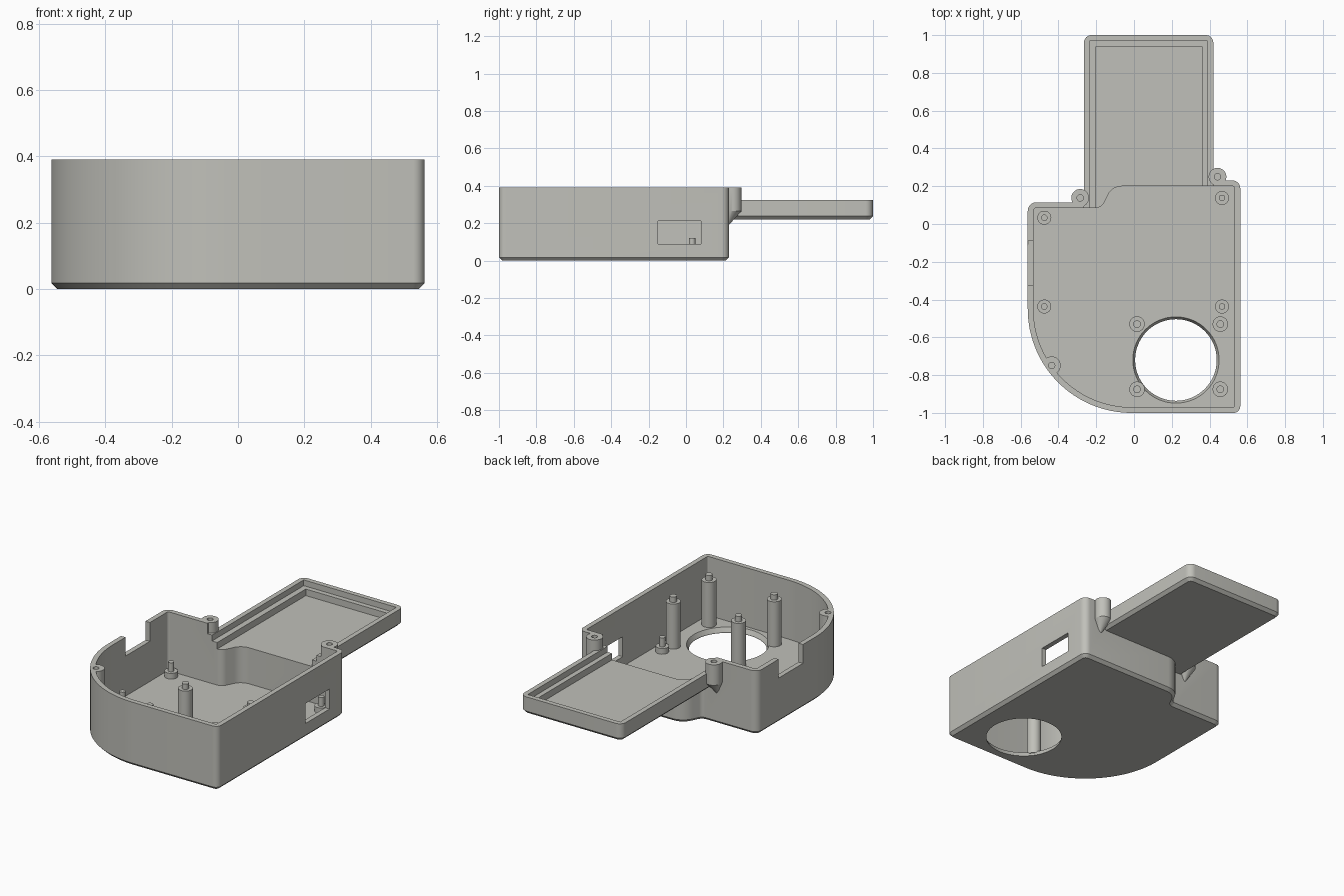
import bpy, bmesh, math
from mathutils import Vector

if "Cube" in bpy.data.objects:
    bpy.data.objects.remove(bpy.data.objects["Cube"])

grey = bpy.data.materials.new("warm_grey_plastic")
grey.diffuse_color = (0.53, 0.53, 0.49, 1)
grey.use_nodes = True
grey.node_tree.nodes["Principled BSDF"].inputs["Base Color"].default_value = grey.diffuse_color


def rounded(points):
    """Counter-clockwise outline with a fillet radius on each corner (x, y, r)."""
    loop, n = [], len(points)
    for i, (x, y, r) in enumerate(points):
        p = Vector((x, y))
        d1 = (Vector(points[i - 1][:2]) - p).normalized()
        d2 = (Vector(points[(i + 1) % n][:2]) - p).normalized()
        if r == 0:
            loop.append(p)
            continue
        half = d1.angle(d2) / 2
        c = p + (d1 + d2).normalized() * (r / math.sin(half))
        t = r / math.tan(half)
        a, b = p + d1 * t - c, p + d2 * t - c
        a0 = math.atan2(a.y, a.x)
        sweep = (math.atan2(b.y, b.x) - a0 + math.pi) % (2 * math.pi) - math.pi
        steps = 40 if r > 0.3 else 8
        loop += [c + r * Vector((math.cos(a0 + sweep * k / steps),
                                 math.sin(a0 + sweep * k / steps))) for k in range(steps + 1)]
    return loop


def inset(loop, d):
    """Move an outline inward by d."""
    out = []
    for i, p in enumerate(loop):
        e1 = (p - loop[i - 1]).normalized()
        e2 = (loop[(i + 1) % len(loop)] - p).normalized()
        n1, n2 = Vector((-e1.y, e1.x)), Vector((-e2.y, e2.x))
        m = (n1 + n2).normalized()
        out.append(p + m * d / max(m.dot(n1), 0.3))
    return out


def circle(x, y, r, n=32):
    return [Vector((x + r * math.cos(2 * math.pi * k / n),
                    y + r * math.sin(2 * math.pi * k / n))) for k in range(n)]


def rect(x0, x1, y0, y1):
    return [Vector(p) for p in ((x0, y0), (x1, y0), (x1, y1), (x0, y1))]


def loft(name, sections):
    """Closed solid through (z, outline) sections, bottom to top."""
    bm = bmesh.new()
    rings = [[bm.verts.new((p.x, p.y, z)) for p in loop] for z, loop in sections]
    bm.faces.new(rings[0][::-1])
    bm.faces.new(rings[-1])
    n = len(rings[0])
    for lo, hi in zip(rings, rings[1:]):
        for i in range(n):
            j = (i + 1) % n
            bm.faces.new((lo[i], lo[j], hi[j], hi[i]))
    bmesh.ops.recalc_face_normals(bm, faces=bm.faces)
    me = bpy.data.meshes.new(name)
    bm.to_mesh(me)
    bm.free()
    me.materials.append(grey)
    ob = bpy.data.objects.new(name, me)
    bpy.context.collection.objects.link(ob)
    return ob


def boolean(target, tool, op):
    """Apply a boolean and discard the tool."""
    tool.hide_render = True
    mod = target.modifiers.new("bool", 'BOOLEAN')
    mod.operation, mod.solver, mod.object = op, 'EXACT', tool
    bpy.context.view_layer.update()
    dg = bpy.context.evaluated_depsgraph_get()
    me = bpy.data.meshes.new_from_object(target.evaluated_get(dg))
    target.modifiers.clear()
    target.data = me
    bpy.data.objects.remove(tool)


def smooth(ob):
    bpy.ops.object.select_all(action='DESELECT')
    ob.select_set(True)
    bpy.context.view_layer.objects.active = ob
    bpy.ops.object.shade_smooth_by_angle(angle=math.radians(25))


W, TOP, FLOOR = 0.5625, 0.39, 0.03

# Case body with chamfered underside
outer = rounded([(W, -1, .035), (W, .23, .04), (-.134, .23, .11), (-.19, .115, .03),
                 (-W, .115, .045), (-W, -1, .55)])
case = loft("case", [(0, inset(outer, .018)), (.018, outer), (TOP, outer)])

# Rear tray block, joined to the case
tray_out = rounded([(-.265, .1, 0), (.42, .1, 0), (.42, 1, .04), (-.265, 1, .04)])
boolean(case, loft("tray_block", [(.22, inset(tray_out, .018)), (.238, tray_out),
                                  (.325, tray_out)]), 'UNION')

# Case cavity, leaving a screw boss in the curved corner
inner = rounded([(W - .03, -.97, .008), (W - .03, .2, .01), (-.115, .2, .08),
                 (-.172, .085, .05), (-W + .03, .085, .015), (-W + .03, -.97, .52)])
cavity = loft("cavity", [(FLOOR, inner), (.6, inner)])
bx, by = -.436, -.749
boolean(cavity, loft("corner_boss", [(.17, circle(bx - .03, by - .02, .005)),
                                     (.265, circle(bx, by, .048)),
                                     (.7, circle(bx, by, .048))]), 'DIFFERENCE')
boolean(case, cavity, 'DIFFERENCE')

# Tray clearance, stepped ledge and recessed tray floor
for z, x0, x1, y1 in ((.326, -.265, .42, 1.1), (.29, -.235, .39, .97), (.25, -.2, .36, .94)):
    r = rect(x0, x1, .02, y1)
    boolean(case, loft("tray_cut", [(z, r), (.6, r)]), 'DIFFERENCE')

# Rear screw bosses tapering into the wall
for x, y in ((.442, .25), (-.285, .138)):
    boolean(case, loft("rear_boss", [(.185, circle(x, y - .03, .004)),
                                     (.265, circle(x, y, .047)),
                                     (TOP, circle(x, y, .047))]), 'UNION')

# Screw holes
for x, y in ((.442, .25), (-.285, .138), (bx, by)):
    h = circle(x, y, .017, 20)
    boolean(case, loft("screw_hole", [(.27, h), (.5, h)]), 'DIFFERENCE')

# Side window on the right, open notch on the left
r = rect(.5, .65, -.15, .08)
boolean(case, loft("side_window", [(.09, r), (.212, r)]), 'DIFFERENCE')
r = rect(-.65, -.5, -.325, -.09)
boolean(case, loft("side_notch", [(.275, r), (.6, r)]), 'DIFFERENCE')

# Round floor opening, flared upward
boolean(case, loft("floor_opening", [(z, circle(.222, -.72, rad, 64)) for z, rad in
                                     ((-.1, .216), (.005, .216), (.031, .229), (.06, .229))]),
        'DIFFERENCE')
smooth(case)


# Stepped mounting posts
def post(name, x, y, r, shoulder, peg_r, tip):
    smooth(loft(name, [(FLOOR - .01, circle(x, y, r, 24)), (shoulder, circle(x, y, r, 24)),
                       (shoulder, circle(x, y, peg_r, 24)), (tip, circle(x, y, peg_r, 24))]))


for x, y in ((-.475, .033), (-.475, -.437), (.466, .138), (.466, -.437)):
    post("board_standoff", x, y, .037, .065, .017, .12)
for x in (.016, .457):
    for y in (-.53, -.875):
        post("tall_post", x, y, .041, .305, .02, .338)
